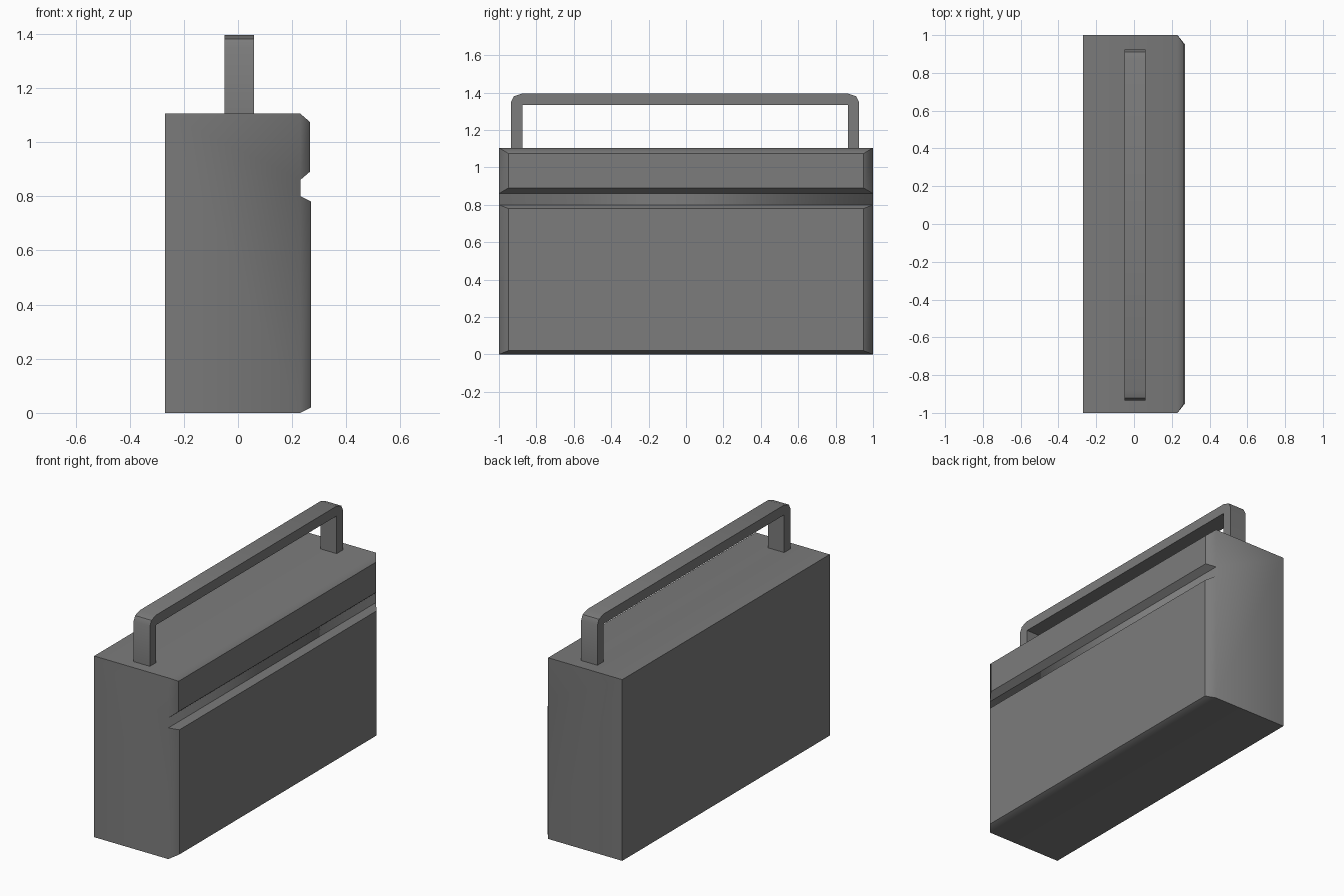
import bpy, bmesh

cube = bpy.data.objects.get("Cube")
if cube:
    bpy.data.objects.remove(cube, do_unlink=True)

# One grey for everything
grey = bpy.data.materials.new("dark grey")
grey.use_nodes = True
colour = (0.2, 0.2, 0.2, 1)
grey.diffuse_color = colour
grey.node_tree.nodes["Principled BSDF"].inputs["Base Color"].default_value = colour


def prism(points, direction):
    """Extrude a closed outline into a solid."""
    bm = bmesh.new()
    face = bm.faces.new([bm.verts.new(p) for p in points])
    ext = bmesh.ops.extrude_face_region(bm, geom=[face], use_keep_orig=True)
    verts = [g for g in ext["geom"] if isinstance(g, bmesh.types.BMVert)]
    bmesh.ops.translate(bm, verts=verts, vec=direction)
    bmesh.ops.recalc_face_normals(bm, faces=bm.faces)
    return bm


def finish(name, bm):
    mesh = bpy.data.meshes.new(name)
    bm.to_mesh(mesh)
    bm.free()
    mesh.materials.append(grey)
    obj = bpy.data.objects.new(name, mesh)
    bpy.context.collection.objects.link(obj)
    return obj


# Case body: box whose +x side is split into lower panel, groove and upper panel
BACK, FRONT, HEIGHT = -0.27, 0.23, 1.105
outline = [(BACK, 0), (FRONT, 0), (FRONT, 0.80), (FRONT, 0.86),
           (FRONT, HEIGHT), (BACK, HEIGHT)]
body = prism([(x, -1, z) for x, z in outline], (0, 2, 0))


def raise_panel(bm, z_mid, face_x, z_low, z_high):
    """Raise one side face into a panel with sloped borders."""
    face = min((f for f in bm.faces if f.normal.x > 0.9),
               key=lambda f: abs(f.calc_center_median().z - z_mid))
    panel = bmesh.ops.extrude_discrete_faces(bm, faces=[face])["faces"][0]
    for v in panel.verts:
        v.co = (face_x, 0.95 if v.co.y > 0 else -0.95,
                z_high if v.co.z > z_mid else z_low)


raise_panel(body, 0.40, 0.27, 0.02, 0.78)
raise_panel(body, 0.98, 0.265, 0.89, 1.075)
bmesh.ops.recalc_face_normals(body, faces=body.faces)

# Soft shading only where the sloped borders meet the ends, top and bottom
for f in body.faces:
    f.smooth = True
for e in body.edges:
    a, b = (v.co for v in e.verts)
    on_border = abs(a.x - FRONT) < 0.001 and abs(b.x - FRONT) < 0.001
    at_end = a.y * b.y > 0
    at_cap = a.z == b.z and (a.z < 0.01 or a.z > 1.1)
    e.smooth = on_border and (at_end or at_cap)
finish("case_body", body)

# Carry handle: bracket with rounded outer corners and square inner corners
LEFT, RIGHT, TOP, BAR = -0.935, 0.925, 1.395, 0.06
corner = [(0, 0.045), (0.015, 0.015), (0.06, 0)]
path = [(LEFT, 1.1)]
path += [(LEFT + dy, TOP - dz) for dy, dz in corner]
path += [(RIGHT - dy, TOP - dz) for dy, dz in reversed(corner)]
path += [(RIGHT, 1.1), (RIGHT - BAR, 1.1), (RIGHT - BAR, TOP - BAR),
         (LEFT + BAR, TOP - BAR), (LEFT + BAR, 1.1)]
handle = finish("carry_handle", prism([(-0.05, y, z) for y, z in path], (0.11, 0, 0)))
bpy.ops.object.select_all(action="DESELECT")
handle.select_set(True)
bpy.context.view_layer.objects.active = handle
bpy.ops.object.shade_smooth_by_angle(angle=0.7)
